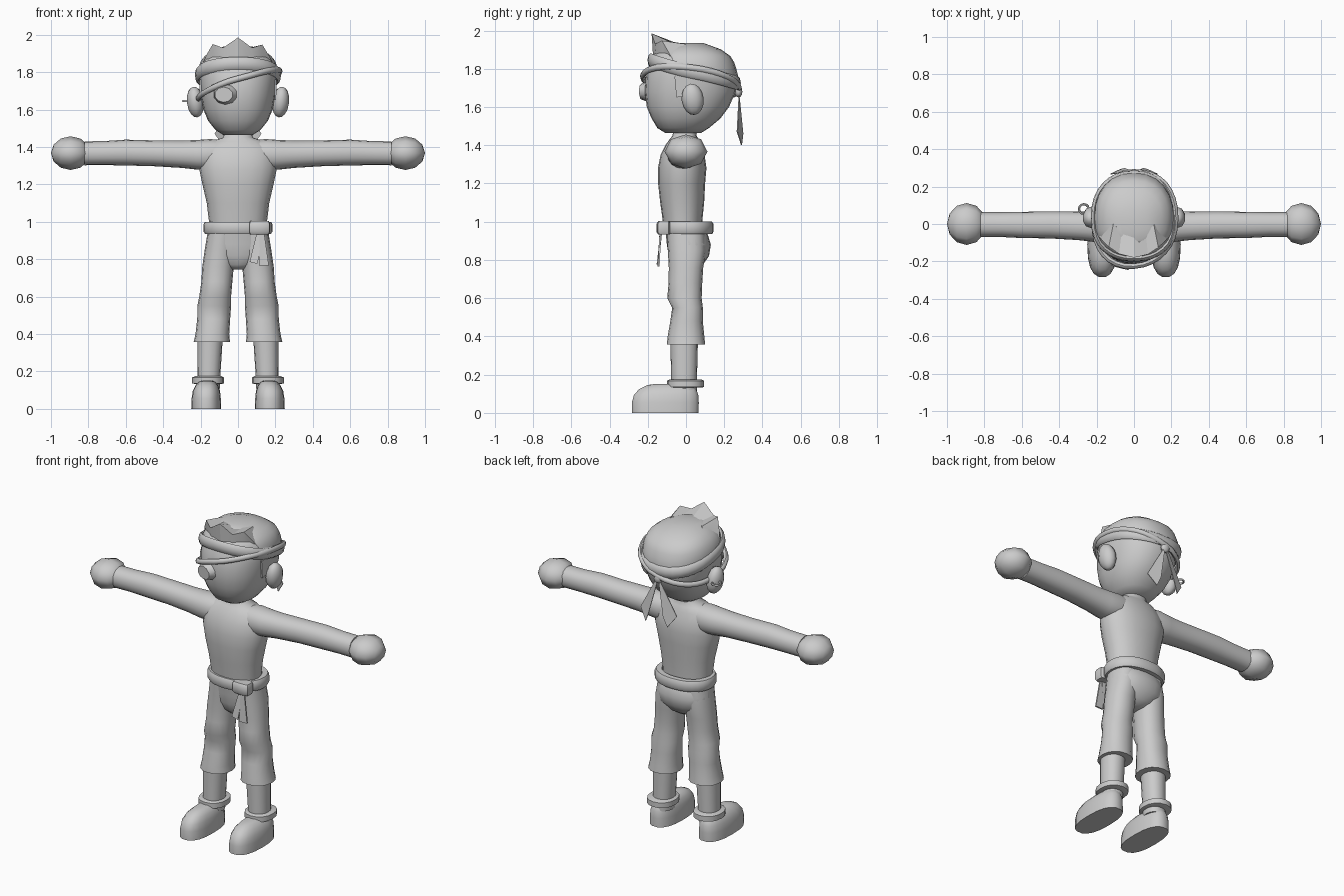
import bpy, bmesh, math
from mathutils import Vector

if "Cube" in bpy.data.objects:
    bpy.data.objects.remove(bpy.data.objects["Cube"])

gray = bpy.data.materials.new("light_gray")
gray.diffuse_color = (0.6, 0.6, 0.6, 1)
gray.use_nodes = True
gray.node_tree.nodes["Principled BSDF"].inputs["Base Color"].default_value = gray.diffuse_color


def finish(name, bm, angle=40):
    bmesh.ops.recalc_face_normals(bm, faces=bm.faces)
    me = bpy.data.meshes.new(name)
    bm.to_mesh(me)
    bm.free()
    ob = bpy.data.objects.new(name, me)
    bpy.context.collection.objects.link(ob)
    me.materials.append(gray)
    bpy.ops.object.select_all(action='DESELECT')
    ob.select_set(True)
    bpy.context.view_layer.objects.active = ob
    bpy.ops.object.shade_smooth_by_angle(angle=math.radians(angle))
    return ob


def skin(name, rows, caps=True, loop=False, angle=40):
    """Bridge rows of points, each row being a closed ring."""
    bm = bmesh.new()
    vs = [[bm.verts.new(p) for p in r] for r in rows]
    n = len(vs[0])
    for i in range(len(vs) if loop else len(vs) - 1):
        a, b = vs[i], vs[(i + 1) % len(vs)]
        for j in range(n):
            k = (j + 1) % n
            bm.faces.new((a[j], a[k], b[k], b[j]))
    if caps and not loop:
        bm.faces.new(vs[0])
        bm.faces.new(vs[-1])
    return finish(name, bm, angle)


def se(t, p):
    c, s = math.cos(t), math.sin(t)
    return (math.copysign(abs(c) ** (2 / p), c), math.copysign(abs(s) ** (2 / p), s))


def loft(name, rings, axis='z', n=16, p=2.2, side=1, angle=40):
    """Rings are (position, centre u, centre v, radius u, radius v)."""
    rows = []
    for w, cu, cv, ru, rv in rings:
        row = []
        for j in range(n):
            c, s = se(2 * math.pi * j / n, p)
            u, v = cu + ru * c, cv + rv * s
            row.append((u * side, v, w) if axis == 'z' else (w * side, u, v))
        rows.append(row)
    return skin(name, rows, angle=angle)


def plate(name, pts, depth):
    """Thin sheet: a polygon pushed along a depth vector."""
    d = Vector(depth)
    return skin(name, [[Vector(q) for q in pts], [Vector(q) + d for q in pts]])


def ball(name, loc, size, seg=12, rings=8, rot=(0, 0, 0), angle=60):
    bm = bmesh.new()
    bmesh.ops.create_uvsphere(bm, u_segments=seg, v_segments=rings, radius=1)
    ob = finish(name, bm, angle)
    ob.location, ob.scale, ob.rotation_euler = loc, size, rot
    return ob


# Head: height, half width, front y, back y
HEAD = [(1.465, .08, -.11, .08), (1.49, .12, -.15, .12), (1.54, .16, -.18, .18),
        (1.6, .185, -.205, .225), (1.68, .2, -.215, .26), (1.76, .208, -.21, .265),
        (1.82, .205, -.19, .25), (1.87, .185, -.165, .22), (1.905, .14, -.13, .16),
        (1.93, .07, -.08, .08)]


def on_head(t, z, off=0.0):
    """Point on the head surface at angle t and height z."""
    for a, b in zip(HEAD, HEAD[1:]):
        if z <= b[0]:
            break
    f = max(0, min(1, (z - a[0]) / (b[0] - a[0])))
    rx, yf, yb = [a[i] + f * (b[i] - a[i]) for i in (1, 2, 3)]
    c, s = se(t, 2.25)
    return Vector(((rx + off) * c, (yf + yb) / 2 + ((yb - yf) / 2 + off) * s, z))


TAU = 2 * math.pi
skin("head", [[on_head(TAU * j / 24, h[0]) for j in range(24)] for h in HEAD])


def band_z(t):
    return 1.785 - .06 * math.sin(t)


def strap_z(t):
    return 1.73 + .075 * math.cos(t) - .035 * math.sin(t)


# Hair cap above the headband
skin("hair_cap", [[on_head(TAU * j / 24, band_z(TAU * j / 24) * (1 - k / 6) + 1.93 * k / 6, .008)
                   + Vector((0, 0, .006 * k / 6)) for j in range(24)] for k in range(7)])

# Spiky fringe standing up at the front of the hair
tips = [(-.195, 1.83), (-.17, 1.89), (-.135, 1.95), (-.08, 1.93), (0, 1.985),
        (.075, 1.93), (.13, 1.947), (.17, 1.88), (.195, 1.83)]
fringe = []
for x, z in tips:
    y = -.18 + 3.2 * x * x
    fringe.append([(x, y, z), (x * .95, y + .01, min(z - .01, 1.83)),
                   (x * .8, y + .13, min(z, 1.925) - .03), (x * .82, y + .12, min(z, 1.93))])
skin("hair_fringe", fringe, angle=25)


# Bands wrapped around the head
def wrap(name, zf, half_h, thick, off):
    rows = []
    for j in range(32):
        t = TAU * j / 32
        base = on_head(t, zf(t), off)
        out = Vector((math.cos(t), math.sin(t), 0))
        rows.append([base + out * thick * math.cos(a) + Vector((0, 0, half_h * math.sin(a)))
                     for a in (TAU * k / 8 for k in range(8))])
    skin(name, rows, loop=True, angle=50)


wrap("headband", band_z, .036, .016, .008)
wrap("eye_patch_strap", strap_z, .017, .014, .018)

# Eye patch
bm = bmesh.new()
bmesh.ops.create_cone(bm, cap_ends=True, segments=10, radius1=.066, radius2=.05, depth=.035)
patch = finish("eye_patch", bm, 40)
patch.location = (-.072, -.217, 1.68)
patch.rotation_euler = (math.radians(92), 0, math.radians(-14))
patch.scale = (1, .82, 1)

# Knot and tails behind the head
ball("headband_knot", (0, .275, 1.68), (.03, .02, .03), 8, 6)
for s in (1, -1):
    plate("headband_tail", [(0, .27, 1.68), (s * .02, .275, 1.66), (s * .125, .265, 1.47),
                            (s * .075, .288, 1.40), (s * .05, .295, 1.46)], (0, .005, 0))
    # Ears and sideburns
    ball("ear", (s * .228, .035, 1.64), (.047, .058, .083), 10, 8, (.12, s * .12, 0))
    plate("sideburn", [(s * .197, -.06, 1.76), (s * .197, .02, 1.76),
                       (s * .195, .02, 1.66), (s * .195, -.05, 1.65)], (s * .009, 0, 0))

# Earring on one ear
ring = []
for j in range(12):
    a = TAU * j / 12
    d = Vector((math.cos(a), math.sin(a), 0))
    ring.append([Vector((-.268, .08, 1.645)) + d * (.026 + .006 * math.cos(b))
                 + Vector((0, 0, .006 * math.sin(b))) for b in (TAU * k / 6 for k in range(6))])
skin("earring", ring, loop=True, angle=60)

# Torso with neck
loft("torso", [(.94, 0, -.015, .15, .1), (1.0, 0, -.018, .155, .103), (1.1, 0, -.02, .167, .115),
               (1.2, 0, -.023, .19, .123), (1.28, 0, -.02, .207, .127), (1.35, 0, -.018, .205, .115),
               (1.4, 0, -.015, .185, .093), (1.43, 0, -.01, .14, .077), (1.45, 0, -.008, .08, .063),
               (1.5, 0, 0, .068, .06)], n=20, angle=60)

# Hips
loft("hips", [(.745, 0, 0, .04, .05), (.77, 0, .005, .1, .08), (.82, 0, .015, .165, .105),
              (.88, 0, .015, .172, .115), (.93, 0, .005, .165, .11), (.97, 0, -.01, .157, .102)],
     n=20, angle=70)

# Belt with knot and hanging ends
belt = []
for j in range(28):
    c, s = se(TAU * j / 28, 2.2)
    belt.append([((.165 + o) * c, .003 + (.122 + o) * s, z) for o, z in
                 ((-.02, .935), (.012, .935), (.02, .95), (.02, .985), (.012, 1.0), (-.02, 1.0))])
skin("belt", belt, loop=True, angle=50)
loft("belt_knot", [(.932, .115, -.115, .05, .03), (.945, .115, -.118, .056, .036),
                   (.99, .115, -.118, .056, .036), (1.003, .115, -.115, .05, .03)], n=12, p=5)
plate("belt_end", [(.1, -.125, .94), (.13, -.125, .94), (.105, -.145, .775), (.062, -.143, .785)],
      (0, -.009, 0))
plate("belt_end", [(.115, -.13, .94), (.14, -.13, .94), (.165, -.138, .765), (.112, -.14, .765)],
      (0, -.009, 0))

for s in (1, -1):
    # Arm and hand
    loft("arm", [(.04, -.012, 1.365, .07, .07), (.15, -.012, 1.358, .088, .084),
                 (.22, -.012, 1.358, .083, .079), (.3, -.01, 1.361, .076, .073),
                 (.45, -.005, 1.366, .072, .069), (.6, -.005, 1.37, .07, .069),
                 (.72, -.003, 1.367, .066, .064), (.82, -.003, 1.366, .066, .064)],
         axis='x', side=s, angle=60)
    ball("hand", (s * .895, 0, 1.367), (.09, .112, .105), 8, 6, (0, math.pi / 2, 0))
    # Trouser leg with flared hem
    loft("trouser_leg", [(.358, .14, 0, .097, .1), (.4, .137, 0, .09, .096), (.48, .13, .003, .088, .085),
                         (.55, .127, .008, .09, .08), (.6, .122, -.008, .085, .09),
                         (.68, .113, -.003, .083, .088), (.76, .107, 0, .084, .09),
                         (.85, .095, .005, .083, .1), (.94, .085, 0, .078, .1)], side=s, angle=60)
    # Shin, ankle cuff and shoe
    loft("shin", [(.1, .158, -.01, .06, .066), (.2, .155, -.01, .062, .068),
                  (.4, .148, -.01, .068, .073)], side=s)
    loft("ankle_cuff", [(.132, .158, -.003, .07, .085), (.136, .16, -.003, .085, .097),
                        (.168, .16, -.003, .085, .097), (.174, .158, -.003, .07, .085)], side=s, angle=30)
    loft("shoe", [(0, .17, -.108, .08, .176), (.055, .17, -.108, .078, .177), (.095, .169, -.104, .073, .17),
                  (.125, .167, -.096, .06, .15), (.145, .165, -.085, .042, .12),
                  (.152, .165, -.07, .025, .09)], n=18, p=2.5, side=s, angle=50)
